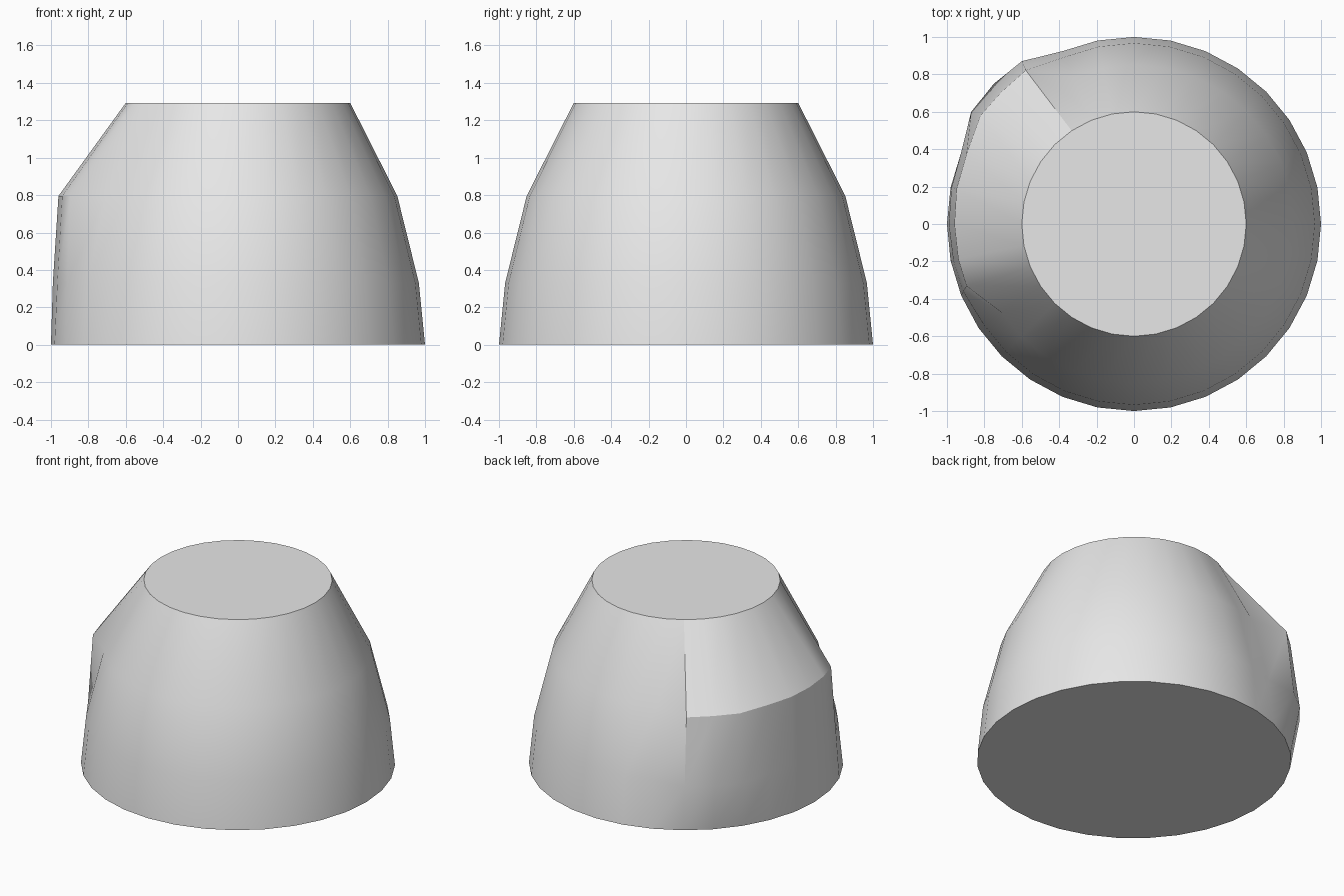
import bpy
import bmesh
from math import cos, sin, radians

cube = bpy.data.objects.get("Cube")
if cube:
    bpy.data.objects.remove(cube)

SEGMENTS = 32
STEP = 360 / SEGMENTS

# Profile of the rounded body: (height, radius)
profile = [(0, 1.0), (0.33, 0.967), (0.795, 0.852), (1.293, 0.6)]

# Bulge on the back right: ring -> (first column, [(angle shift, radius), ...])
FIRST = 11
bulge = {
    1: [(0.8, 1.057), (0, 1.06), (-0.8, 1.057), (0, 1.0),
        (0, 0.995), (0, 0.99), (0, 0.985), (-1, 0.982)],
    2: [(1.4, 1.005), (0, 1.0), (-1.4, 1.005), (0, 0.97),
        (0, 0.967), (0, 0.96), (0, 0.958), (-2.2, 0.955)],
}

# Build the rings, pushing the bulge columns outward
bm = bmesh.new()
rings = []
for level, (z, radius) in enumerate(profile):
    ring = []
    pushed = bulge.get(level, [])
    for k in range(SEGMENTS):
        angle, r = k * STEP, radius
        if 0 <= k - FIRST < len(pushed):
            shift, r = pushed[k - FIRST]
            angle += shift
        a = radians(angle)
        ring.append(bm.verts.new((r * cos(a), r * sin(a), z)))
    rings.append(ring)

# Side walls
for low, high in zip(rings, rings[1:]):
    for k in range(SEGMENTS):
        n = (k + 1) % SEGMENTS
        bm.faces.new((low[k], low[n], high[n], high[k]))

# Flat top and base
bm.faces.new(rings[-1])
bm.faces.new(rings[0][::-1])

mesh = bpy.data.meshes.new("tapered_body")
bm.to_mesh(mesh)
bm.free()
body = bpy.data.objects.new("tapered_body", mesh)
bpy.context.collection.objects.link(body)

# Plain grey material
grey = bpy.data.materials.new("light_grey")
grey.use_nodes = True
colour = (0.8, 0.8, 0.8, 1)
grey.diffuse_color = colour
grey.node_tree.nodes["Principled BSDF"].inputs["Base Color"].default_value = colour
mesh.materials.append(grey)

# Smooth walls with crisp rims and ridge
bpy.ops.object.select_all(action="DESELECT")
body.select_set(True)
bpy.context.view_layer.objects.active = body
bpy.ops.object.shade_smooth_by_angle(angle=radians(30))
